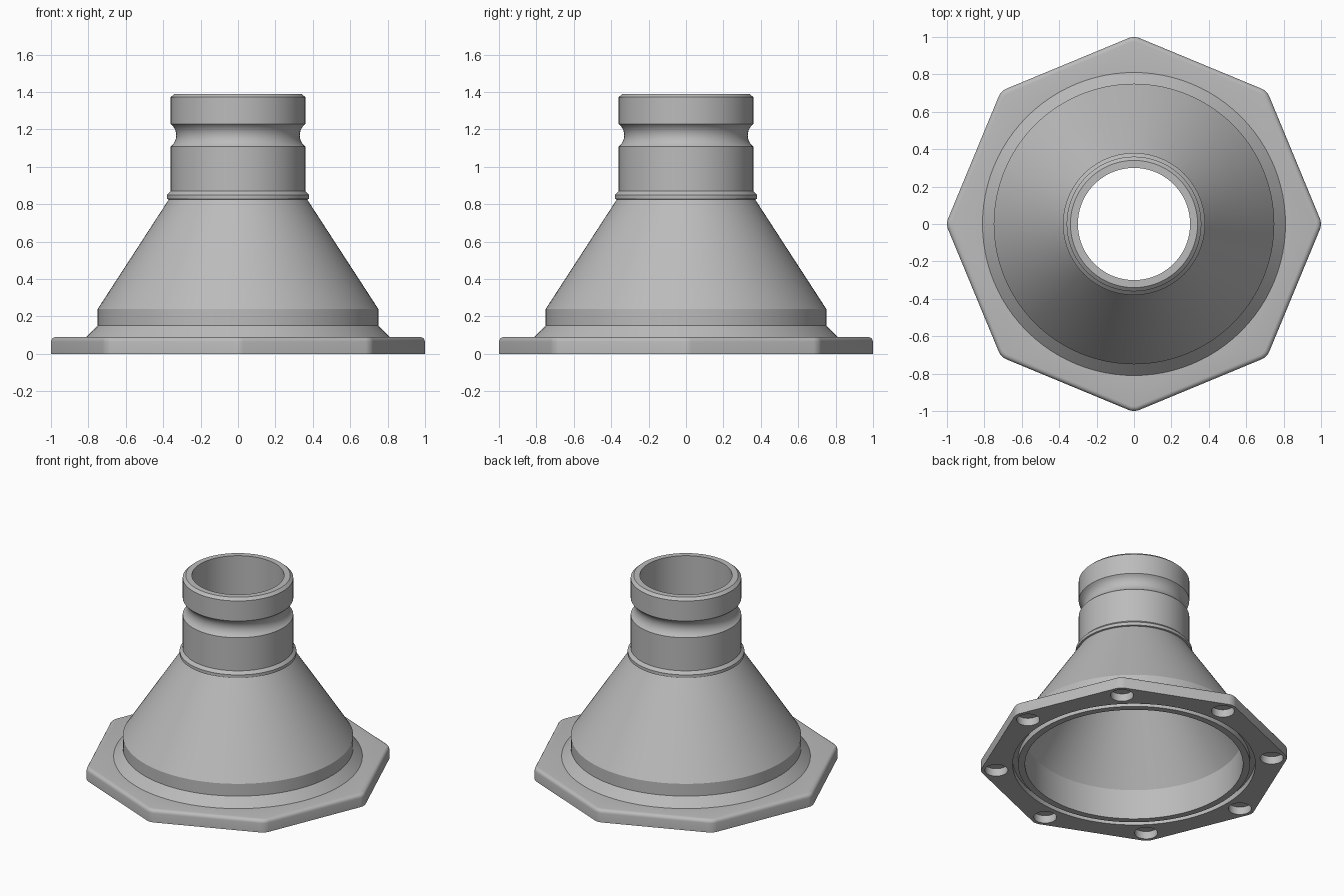
import bpy, bmesh, math
from mathutils import Matrix

if "Cube" in bpy.data.objects:
    bpy.data.objects.remove(bpy.data.objects["Cube"])

metal = bpy.data.materials.new("grey metal")
metal.diffuse_color = (0.5, 0.5, 0.5, 1)
metal.use_nodes = True
metal.node_tree.nodes["Principled BSDF"].inputs["Base Color"].default_value = metal.diffuse_color


def add_object(name, bm):
    bmesh.ops.recalc_face_normals(bm, faces=bm.faces)
    mesh = bpy.data.meshes.new(name)
    bm.to_mesh(mesh)
    bm.free()
    mesh.materials.append(metal)
    obj = bpy.data.objects.new(name, mesh)
    bpy.context.collection.objects.link(obj)
    return obj


def smooth(obj, degrees=28):
    bpy.ops.object.select_all(action='DESELECT')
    obj.select_set(True)
    bpy.context.view_layer.objects.active = obj
    bpy.ops.object.shade_smooth_by_angle(angle=math.radians(degrees))


def lathe(name, profile, steps=96):
    """Spin a closed (radius, height) outline around z."""
    bm = bmesh.new()
    rings = []
    for i in range(steps):
        a = 2 * math.pi * i / steps
        rings.append([bm.verts.new((r * math.cos(a), r * math.sin(a), z)) for r, z in profile])
    n = len(profile)
    for i in range(steps):
        p, q = rings[i], rings[(i + 1) % steps]
        for j in range(n):
            k = (j + 1) % n
            bm.faces.new((p[j], q[j], q[k], p[k]))
    return add_object(name, bm)


# Hollow funnel body: skirt, cone, collar, neck with a round groove, and bore
neck_groove = []
half, depth = 0.06, 0.03
rad = (half ** 2 + depth ** 2) / (2 * depth)
span = math.asin(half / rad)
for i in range(11):
    t = -span + 2 * span * i / 10
    neck_groove.append((0.36 + rad - depth - rad * math.cos(t), 1.168 + rad * math.sin(t)))

outline = [
    (0.71, 0), (0.755, 0), (0.755, 0.04), (0.80, 0.04), (0.815, 0.085),
    (0.75, 0.152), (0.75, 0.24), (0.37, 0.825),
    (0.38, 0.828), (0.38, 0.85), (0.36, 0.87),
    *neck_groove,
    (0.36, 1.372), (0.34, 1.39), (0.30, 1.39), (0.30, 0.845), (0.71, 0.215),
]
smooth(lathe("funnel_body", outline))

# Eight-sided flange with rounded corners and a rounded top rim
bm = bmesh.new()
bmesh.ops.create_cone(bm, cap_ends=True, segments=8, radius1=1.006, radius2=1.006, depth=0.09,
                      matrix=Matrix.Translation((0, 0, 0.045)))
# put the corners on the x and y axes
first = bm.verts[:][0].co
bmesh.ops.rotate(bm, verts=bm.verts, cent=(0, 0, 0),
                 matrix=Matrix.Rotation(-math.atan2(first.y, first.x), 3, 'Z'))
upright = [e for e in bm.edges if abs(e.verts[0].co.z - e.verts[1].co.z) > 0.05]
bmesh.ops.bevel(bm, geom=upright, offset=0.03, segments=5, profile=0.5, affect='EDGES')
rim = [e for e in bm.edges if all(v.co.z > 0.089 for v in e.verts)]
bmesh.ops.bevel(bm, geom=rim, offset=0.025, segments=4, profile=0.5, affect='EDGES')
flange = add_object("flange", bm)

# Cutters: central opening and a blind hole near every corner
bm = bmesh.new()
bmesh.ops.create_cone(bm, cap_ends=True, segments=96, radius1=0.79, radius2=0.79, depth=0.4)
for i in range(8):
    a = math.pi / 4 * i
    bmesh.ops.create_cone(bm, cap_ends=True, segments=32, radius1=0.075, radius2=0.075, depth=0.11,
                          matrix=Matrix.Translation((0.9 * math.cos(a), 0.9 * math.sin(a), 0)))
cutter = add_object("hole_cutter", bm)
cutter.hide_render = True

cut = flange.modifiers.new("holes", 'BOOLEAN')
cut.operation = 'DIFFERENCE'
cut.solver = 'EXACT'
cut.object = cutter
bpy.context.view_layer.objects.active = flange
bpy.ops.object.modifier_apply(modifier=cut.name)
bpy.data.objects.remove(cutter)
smooth(flange)
